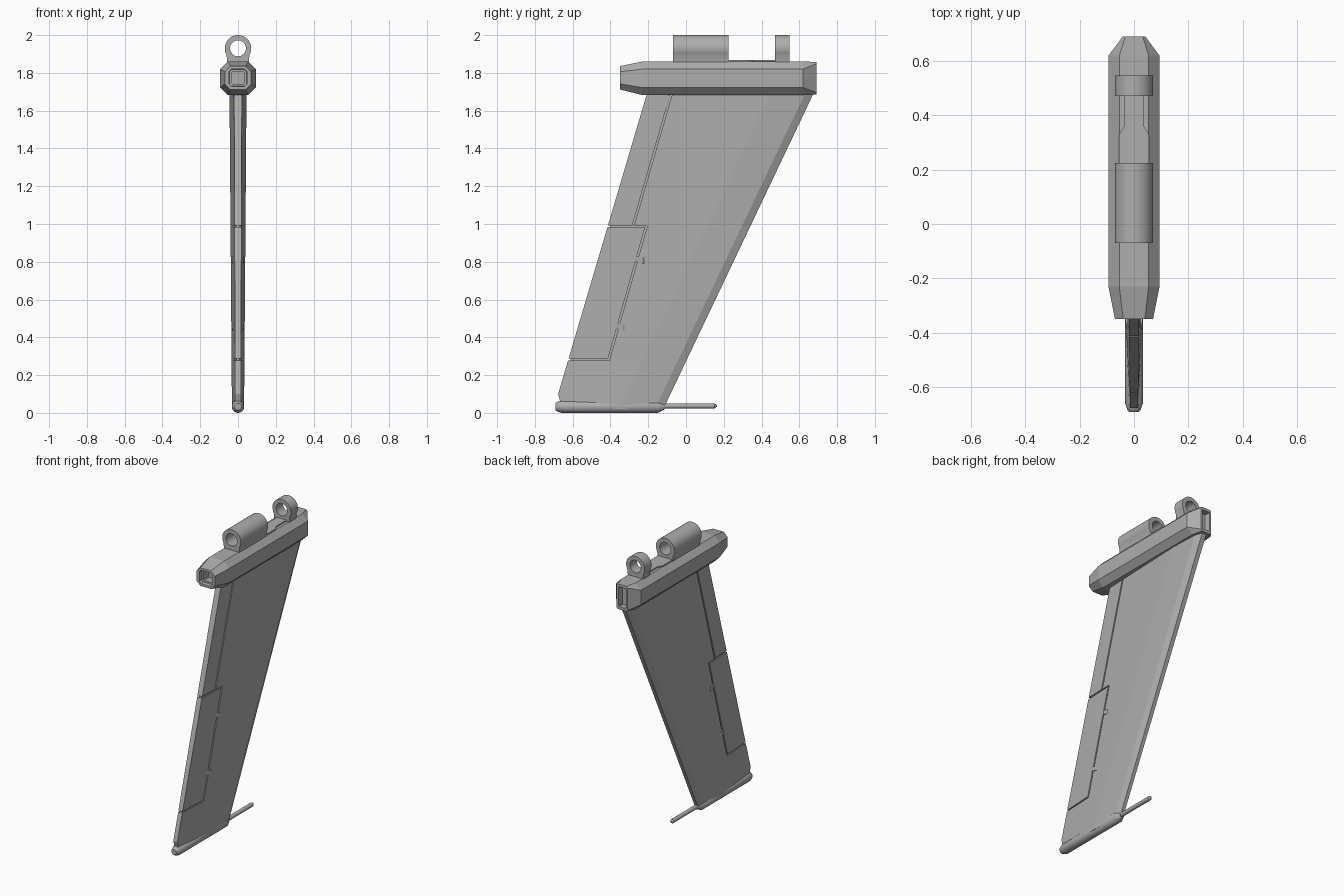
import bpy, bmesh, math

if "Cube" in bpy.data.objects:
    bpy.data.objects.remove(bpy.data.objects["Cube"])

grey = bpy.data.materials.new("mid grey")
grey.diffuse_color = (0.42, 0.42, 0.42, 1)
grey.use_nodes = True
grey.node_tree.nodes["Principled BSDF"].inputs["Base Color"].default_value = grey.diffuse_color


def finish(name, bm, smooth=False):
    bmesh.ops.remove_doubles(bm, verts=bm.verts, dist=1e-5)
    bmesh.ops.recalc_face_normals(bm, faces=bm.faces)
    me = bpy.data.meshes.new(name)
    bm.to_mesh(me)
    bm.free()
    me.materials.append(grey)
    ob = bpy.data.objects.new(name, me)
    bpy.context.collection.objects.link(ob)
    if smooth:
        bpy.ops.object.select_all(action='DESELECT')
        ob.select_set(True)
        bpy.context.view_layer.objects.active = ob
        bpy.ops.object.shade_smooth_by_angle(angle=math.radians(30))
    return ob


def loft(name, rings, smooth=False, closed=False):
    """Skin a list of equal-length rings; cap the ends or join them in a loop."""
    bm = bmesh.new()
    rs = [[bm.verts.new(p) for p in r] for r in rings]
    n = len(rs[0])
    pairs = list(zip(rs, rs[1:])) + ([(rs[-1], rs[0])] if closed else [])
    for a, b in pairs:
        for i in range(n):
            j = (i + 1) % n
            bm.faces.new((a[i], a[j], b[j], b[i]))
    if not closed:
        bm.faces.new(rs[0])
        bm.faces.new(rs[-1])
    return finish(name, bm, smooth)


# Fin planform lines: y as a function of height
def line(y0, z0, y1, z1):
    return lambda z: y0 + (y1 - y0) * (z - z0) / (z1 - z0)


trail = line(-0.68, 0.09, -0.21, 1.68)
lead = line(-0.125, 0.01, 0.67, 1.68)
ridge = line(-0.34, 0.06, 0.43, 1.68)
ridge_front = lambda z: ridge(z) + 0.012
strip = lambda z: lead(z) - 0.045
hinge_up = line(-0.28, 0.99, -0.08, 1.68)
hinge_flap = line(-0.41, 0.28, -0.21, 0.99)
off = lambda f, d: (lambda z: f(z) + d)


def half(y, z):
    """Half thickness of the fin at a point."""
    s = 0.032 + 0.013 * z / 1.68
    stations = [(trail(z), 0.45), (ridge(z), 1), (ridge_front(z), 1), (strip(z), 0.8), (lead(z), 0.35)]
    for (a, ta), (b, tb) in zip(stations, stations[1:]):
        if y <= b:
            return s * (ta + (tb - ta) * (y - a) / (b - a))
    return s * 0.35


def fin_ring(z, lines, inset=0.0):
    pts = [(half(f(z), z) - inset, f(z)) for f in lines]
    return [(t, y, z) for t, y in pts] + [(-t, y, z) for t, y in reversed(pts)]


# Main fin panel, stepped round the control surface
G = 0.005
nose = [ridge, ridge_front, strip, lead]
loft("fin_main", [fin_ring(z, [f] + nose) for z, f in (
    (0.02, off(trail, 0.03)), (0.065, off(trail, 0.02)), (0.1, trail), (0.278, trail),
    (0.278, off(hinge_flap, G)), (0.99, off(hinge_flap, G)),
    (0.99, off(hinge_up, G)), (1.70, off(hinge_up, G)))])
# Rear panels, separated by grooves
loft("fin_upper_rear_panel", [fin_ring(z, [trail, off(hinge_up, -G)]) for z in (0.993, 1.70)])
loft("control_flap", [fin_ring(z, [trail, off(hinge_flap, -G)]) for z in (0.287, 0.983)])
# Inner core that closes the grooves
loft("fin_core", [fin_ring(z, [off(trail, 0.012), ridge], 0.008) for z in (0.1, 1.70)])

# Flap hinges
for k, (y, z) in enumerate(((-0.243, 0.81), (-0.347, 0.455))):
    t = half(y, z) + 0.005
    rings = []
    for yy, s in ((y - 0.024, 0.8), (y - 0.014, 1), (y + 0.014, 1), (y + 0.024, 0.8)):
        zc = z - (yy - y) * 0.2
        rings.append([(sx * t * s, yy, zc + sz * 0.015) for sx, sz in ((-1, -1), (1, -1), (1, 1), (-1, 1))])
    loft(f"flap_hinge_{k + 1}", rings)


# Mounting beam: octagonal loft with recessed ends
def octo(y, w, z0, z1, c):
    r = [(w - c, z0), (w, z0 + c), (w, z1 - c), (w - c, z1)]
    return [(x, y, z) for x, z in r] + [(-x, y, z) for x, z in reversed(r)]


loft("mounting_beam", [octo(*a) for a in (
    (-0.27, 0.034, 1.742, 1.806, 0.006),
    (-0.325, 0.034, 1.742, 1.806, 0.006),
    (-0.325, 0.046, 1.730, 1.818, 0.012),
    (-0.35, 0.048, 1.728, 1.820, 0.014),
    (-0.35, 0.070, 1.712, 1.836, 0.030),
    (-0.23, 0.094, 1.682, 1.860, 0.040),
    (0.62, 0.094, 1.682, 1.860, 0.040),
    (0.69, 0.042, 1.686, 1.858, 0.010),
    (0.69, 0.028, 1.705, 1.840, 0.004),
    (0.65, 0.024, 1.705, 1.840, 0.004))])


# Pierced mounting lugs
def lug(name, y0, y1, n=48):
    def ring(y, r, foot):
        out = []
        for i in range(n):
            a = 2 * math.pi * i / n
            z = 1.93 + r * math.sin(a)
            if foot and math.sin(a) < -0.55:
                z = 1.845
            out.append((r * math.cos(a), y, z))
        return out
    loft(name, [ring(y0, 0.042, False), ring(y0, 0.07, True),
                ring(y1, 0.07, True), ring(y1, 0.042, False)], True, True)


lug("front_lug", -0.07, 0.225)
lug("rear_lug", 0.472, 0.547)

# Thin stepped plate between the lugs
bm = bmesh.new()
side = [(0.055, 0.2), (0.055, 0.33), (0.036, 0.36), (0.036, 0.49)]
outline = side + [(-x, y) for x, y in reversed(side)]
f = bm.faces.new([bm.verts.new((x, y, 1.85)) for x, y in outline])
ext = bmesh.ops.extrude_face_region(bm, geom=[f])
bmesh.ops.translate(bm, vec=(0, 0, 0.018), verts=[v for v in ext['geom'] if isinstance(v, bmesh.types.BMVert)])
finish("link_plate", bm)


# Tip rod and probe, turned along y
def turned(name, zc, profile, n=24):
    loft(name, [[(r * math.cos(2 * math.pi * i / n), y, zc + r * math.sin(2 * math.pi * i / n))
                 for i in range(n)] for y, r in profile], True)


turned("tip_rod", 0.033, [(-0.692, 0.018), (-0.685, 0.024), (-0.66, 0.033), (-0.15, 0.033), (-0.115, 0.016)])
turned("tip_probe", 0.037, [(-0.16, 0.014), (0.15, 0.014), (0.163, 0.005)], 16)
